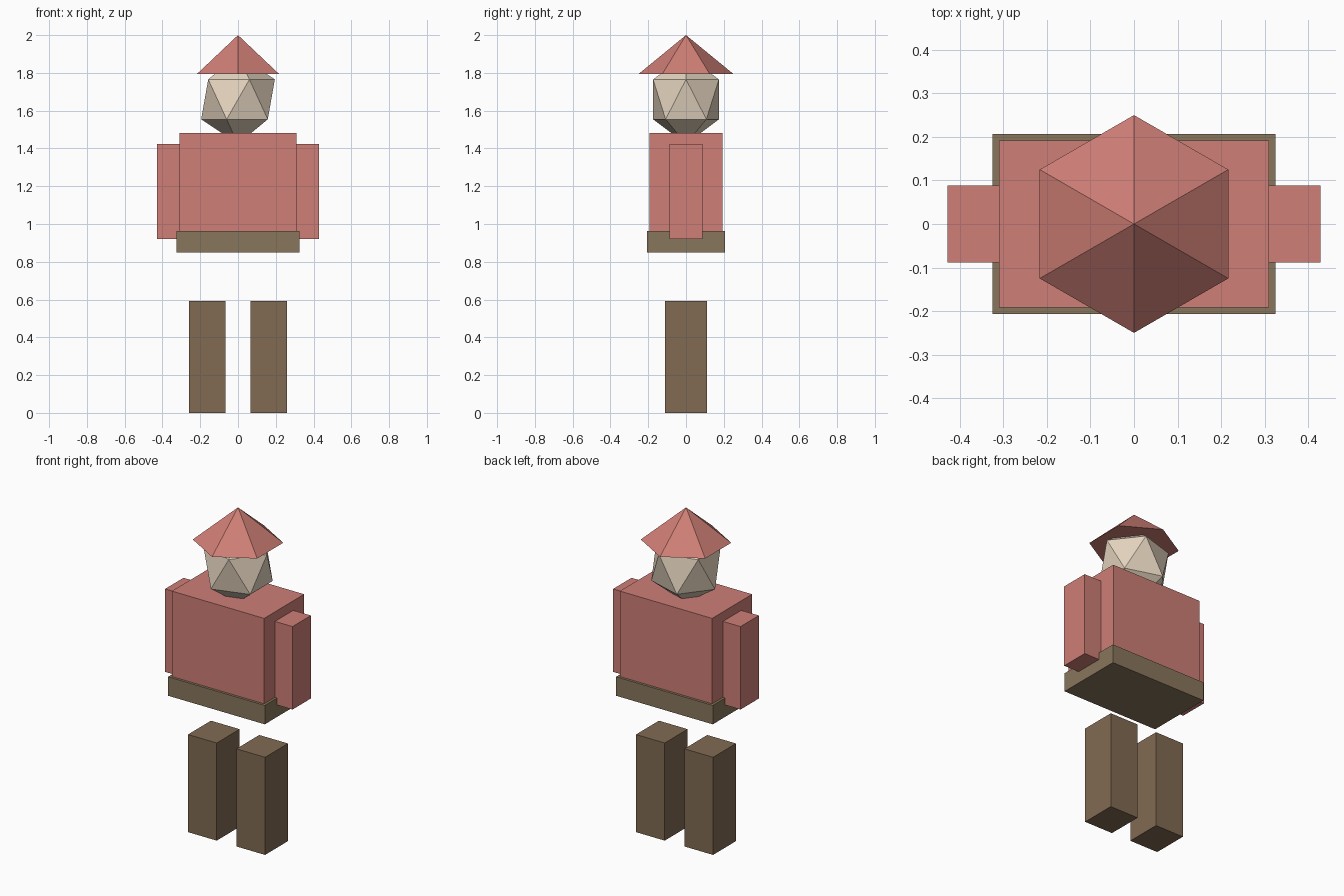
import bpy

if "Cube" in bpy.data.objects:
    bpy.data.objects.remove(bpy.data.objects["Cube"])


def material(name, rgb):
    m = bpy.data.materials.new(name)
    m.diffuse_color = (*rgb, 1)
    m.use_nodes = True
    m.node_tree.nodes["Principled BSDF"].inputs["Base Color"].default_value = m.diffuse_color
    return m


red = material("red_cloth", (0.62, 0.21, 0.18))
belt_brown = material("belt_brown", (0.25, 0.18, 0.11))
brown = material("trouser_brown", (0.22, 0.145, 0.085))
skin = material("skin", (0.78, 0.66, 0.52))


def finish(name, mat):
    ob = bpy.context.object
    ob.name = name
    ob.data.materials.append(mat)
    return ob


def box(name, x, y, z, mat):
    """Box from (min, max) ranges on each axis."""
    ranges = (x, y, z)
    bpy.ops.mesh.primitive_cube_add(size=1, location=[(a + b) / 2 for a, b in ranges])
    bpy.context.object.scale = [b - a for a, b in ranges]
    bpy.ops.object.transform_apply(location=False, rotation=False, scale=True)
    return finish(name, mat)


# Torso and belt
box("torso", (-0.31, 0.31), (-0.192, 0.192), (0.92, 1.482), red)
box("belt", (-0.325, 0.325), (-0.207, 0.207), (0.848, 0.963), belt_brown)

# Arms and legs, mirrored left and right
for side, s in (("left", -1), ("right", 1)):
    box(side + "_arm", sorted((s * 0.31, s * 0.428)), (-0.088, 0.088), (0.92, 1.424), red)
    box(side + "_leg", sorted((s * 0.066, s * 0.259)), (-0.11, 0.11), (0, 0.593), brown)

# Head: slightly stretched icosahedron
bpy.ops.mesh.primitive_ico_sphere_add(subdivisions=1, radius=1, location=(0, 0, 1.66))
bpy.context.object.scale = (0.218, 0.205, 0.236)
bpy.ops.object.transform_apply(location=False, rotation=False, scale=True)
finish("head", skin)

# Six-sided pointed hat
bpy.ops.mesh.primitive_cone_add(vertices=6, radius1=0.25, radius2=0, depth=0.205,
                                location=(0, 0, 1.8975))
finish("hat", red)
